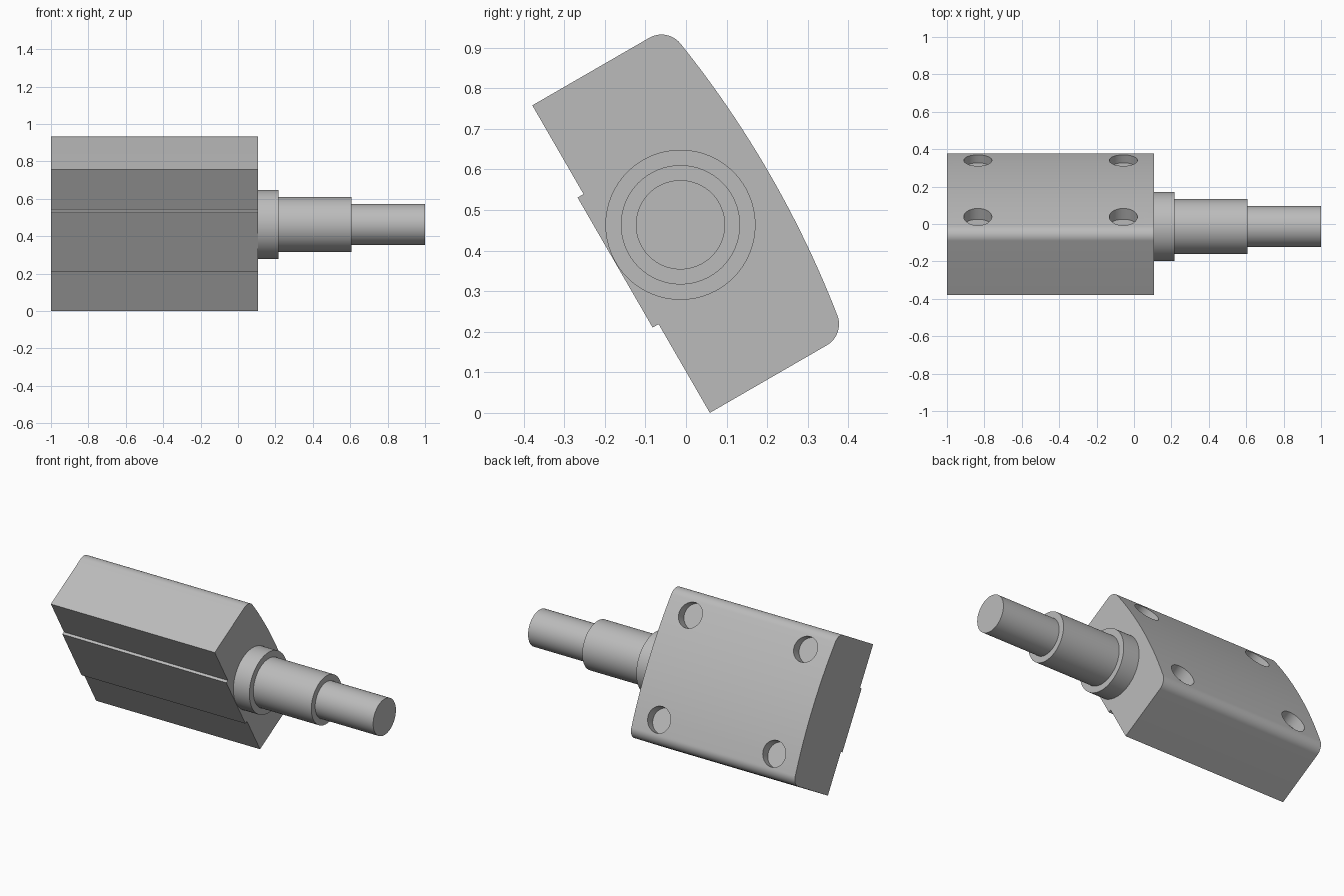
import bpy, bmesh
from math import sin, cos, pi, atan2, radians
from mathutils import Matrix, Vector

cube = bpy.data.objects.get("Cube")
if cube:
    bpy.data.objects.remove(cube, do_unlink=True)

grey = bpy.data.materials.new("plain grey")
grey.use_nodes = True
COLOUR = (0.5, 0.5, 0.5, 1)
grey.diffuse_color = COLOUR
grey.node_tree.nodes["Principled BSDF"].inputs["Base Color"].default_value = COLOUR

# Tilted section frame: u runs up the flat mounting face, v points out of the crowned back
U = Vector((0, -0.5, 0.866))
V = Vector((0, 0.866, 0.5))
ORIGIN = Vector((0, -0.16, 0.379))
X0, X1 = -1.0, 0.108
HALF, CROWN, FILLET, SHOULDER = 0.4375, 0.422, 0.06, 0.333
PAD, PAD_T = 0.185, 0.017
SHAFT_V = 0.169


def place(x, u, v):
    return ORIGIN + Vector((x, 0, 0)) + U * u + V * v


def finish(name, bm):
    bmesh.ops.recalc_face_normals(bm, faces=bm.faces[:])
    mesh = bpy.data.meshes.new(name)
    bm.to_mesh(mesh)
    bm.free()
    mesh.materials.append(grey)
    obj = bpy.data.objects.new(name, mesh)
    bpy.context.collection.objects.link(obj)
    return obj


def smooth(obj):
    bpy.ops.object.select_all(action='DESELECT')
    obj.select_set(True)
    bpy.context.view_layer.objects.active = obj
    bpy.ops.object.shade_smooth_by_angle(angle=radians(30))


def cylinder(name, radius, depth, matrix, sides=64):
    bm = bmesh.new()
    bmesh.ops.create_cone(bm, cap_ends=True, segments=sides, radius1=radius,
                          radius2=radius, depth=depth, matrix=matrix)
    return finish(name, bm)


# Block section: right half from pad to crown, then mirrored
cu = HALF - FILLET
drop = CROWN - SHOULDER
crown_r = (cu ** 2 + drop ** 2 - FILLET ** 2) / (2 * (drop - FILLET))
tangent = atan2(crown_r - drop, cu)
half = [(PAD, -PAD_T), (PAD, 0), (HALF, 0)]
for i in range(13):
    a = tangent * i / 12
    half.append((cu + FILLET * cos(a), SHOULDER + FILLET * sin(a)))
for i in range(1, 13):
    a = tangent + (pi / 2 - tangent) * i / 12
    half.append((crown_r * cos(a), CROWN - crown_r + crown_r * sin(a)))
section = half + [(-u, v) for u, v in reversed(half[:-1])]

bm = bmesh.new()
face = bm.faces.new([bm.verts.new(place(X0, u, v)) for u, v in section])
end = bmesh.ops.extrude_face_region(bm, geom=[face])["geom"]
bmesh.ops.translate(bm, vec=(X1 - X0, 0, 0),
                    verts=[g for g in end if isinstance(g, bmesh.types.BMVert)])
block = finish("block", bm)

# Four blind holes in the crowned back
hole_turn = V.to_track_quat('Z', 'Y').to_matrix().to_4x4()
for sx in (-1, 1):
    for su in (-1, 1):
        spot = place((X0 + X1) / 2 + sx * 0.389, su * 0.302, 0.445)
        cutter = cylinder("hole_cutter", 0.075, 0.2, Matrix.Translation(spot) @ hole_turn, 48)
        cutter.hide_render = True
        mod = block.modifiers.new("hole", 'BOOLEAN')
        mod.operation = 'DIFFERENCE'
        mod.solver = 'EXACT'
        mod.object = cutter
        bpy.context.view_layer.objects.active = block
        bpy.ops.object.modifier_apply(modifier=mod.name)
        bpy.data.objects.remove(cutter, do_unlink=True)
smooth(block)

# Stepped shaft out of the left end
for name, radius, a, b in (("shaft_collar", 0.185, X1, 0.216),
                           ("shaft_body", 0.147, 0.216, 0.608),
                           ("shaft_tip", 0.11, 0.608, 1.0)):
    turn = Matrix.Rotation(pi / 2, 4, 'Y')
    part = cylinder(name, radius, b - a, Matrix.Translation(place((a + b) / 2, 0, SHAFT_V)) @ turn)
    smooth(part)
